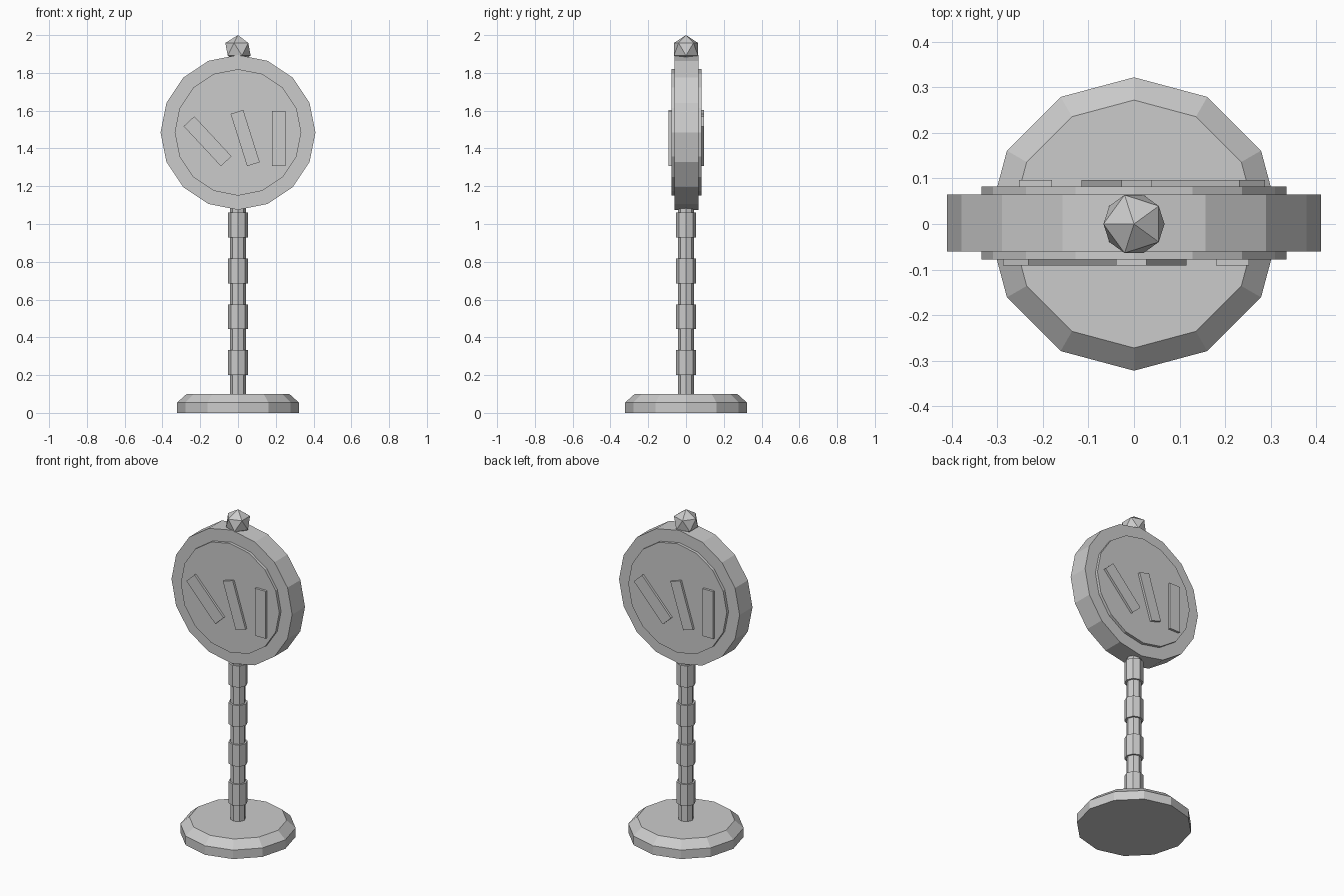
import bpy, math
from mathutils import Matrix

if "Cube" in bpy.data.objects:
    bpy.data.objects.remove(bpy.data.objects["Cube"])

grey = bpy.data.materials.new("plain grey")
grey.diffuse_color = (0.6, 0.6, 0.6, 1)
grey.use_nodes = True
grey.node_tree.nodes["Principled BSDF"].inputs["Base Color"].default_value = grey.diffuse_color


def finish(name):
    ob = bpy.context.object
    ob.name = name
    ob.data.materials.append(grey)
    return ob


def lathe(name, sides, profile):
    """Closed faceted solid from (radius, z) points, first corner on +x."""
    verts, faces = [], []
    for r, z in profile:
        for i in range(sides):
            a = 2 * math.pi * i / sides
            verts.append((r * math.cos(a), r * math.sin(a), z))
    for k in range(len(profile) - 1):
        for i in range(sides):
            j = (i + 1) % sides
            a, b = k * sides, (k + 1) * sides
            faces.append((a + i, a + j, b + j, b + i))
    faces.append(tuple(reversed(range(sides))))
    faces.append(tuple(range(len(verts) - sides, len(verts))))
    me = bpy.data.meshes.new(name)
    me.from_pydata(verts, [], faces)
    ob = bpy.data.objects.new(name, me)
    bpy.context.collection.objects.link(ob)
    me.materials.append(grey)
    return ob


def disc(name, radius, y0, y1):
    """16-sided disc standing upright and facing front and back."""
    ob = lathe(name, 16, [(radius, -y1), (radius, -y0)])
    ob.data.transform(Matrix.Translation((0, 0, 1.485)) @ Matrix.Rotation(math.pi / 2, 4, 'X'))
    return ob


# Foot with sloped rim
lathe("base", 12, [(0.322, 0), (0.322, 0.055), (0.272, 0.1)])

# Pole and its four thicker sleeves
lathe("pole", 8, [(0.043, 0.09), (0.043, 1.12)])
for n in range(4):
    z = 0.2 + n * 0.243
    lathe(f"pole_sleeve_{n + 1}", 8, [(0.054, z), (0.054, z + 0.132)])

# Round head with a raised plate on each side
MID = 0.0025
disc("head", 0.41, MID - 0.0625, MID + 0.0625)
disc("face_plates", 0.335, MID - 0.08, MID + 0.08)

# Three flat bars on the front, repeated on the back by a half turn
bars = [(-0.161, 1.438, 0.077, 0.289, 43), (0.038, 1.455, 0.07, 0.29, 17.5), (0.216, 1.452, 0.072, 0.291, 0)]
for side, turn in (("front", 0), ("back", math.pi)):
    for n, (x, z, w, h, tilt) in enumerate(bars):
        bpy.ops.mesh.primitive_cube_add(size=1)
        ob = finish(f"{side}_bar_{n + 1}")
        ob.data.transform(
            Matrix.Translation((0, MID, 0)) @ Matrix.Rotation(turn, 4, 'Z')
            @ Matrix.Translation((x, -0.083, z))
            @ Matrix.Rotation(math.radians(-tilt), 4, 'Y')
            @ Matrix.Diagonal((w, 0.022, h, 1)))

# Faceted knob on top
bpy.ops.mesh.primitive_ico_sphere_add(subdivisions=1, radius=0.075)
knob = finish("top_knob")
knob.data.transform(Matrix.Translation((0, 0, 1.925)) @ Matrix.Rotation(math.pi, 4, 'Z'))
